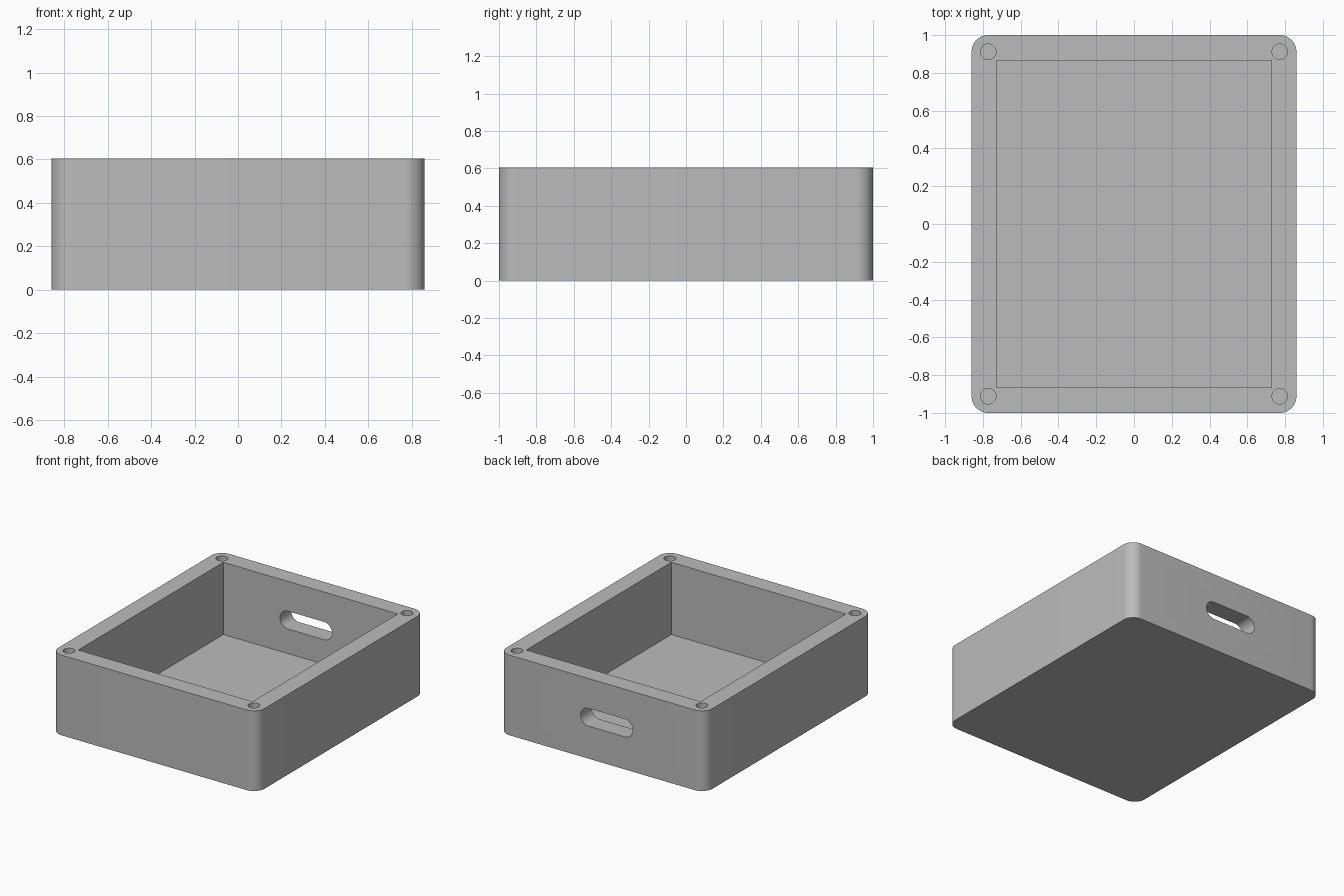
import bpy
import bmesh
import math

default = bpy.data.objects.get("Cube")
if default:
    bpy.data.objects.remove(default, do_unlink=True)

WIDTH, DEPTH, HEIGHT = 1.72, 2.0, 0.605
CORNER = 0.088
FLOOR = 0.06
HOLE_X, HOLE_Y = WIDTH / 2 - CORNER, DEPTH / 2 - CORNER

grey = bpy.data.materials.new("plain grey")
grey.use_nodes = True
colour = (0.5, 0.5, 0.5, 1)
grey.diffuse_color = colour
grey.node_tree.nodes["Principled BSDF"].inputs["Base Color"].default_value = colour


def rounded_outline(half_x, half_y, radius, steps):
    """Counter-clockwise outline of a rectangle with rounded corners."""
    points = []
    for i, (sx, sy) in enumerate(((1, 1), (-1, 1), (-1, -1), (1, -1))):
        for k in range(steps + 1):
            a = math.pi / 2 * (i + k / steps)
            points.append((sx * (half_x - radius) + radius * math.cos(a),
                           sy * (half_y - radius) + radius * math.sin(a)))
    return points


def prism(name, outline, low, high):
    """Closed solid raised from an outline in the xy plane."""
    bm = bmesh.new()
    base = bm.faces.new([bm.verts.new((x, y, low)) for x, y in outline])
    top = bmesh.ops.extrude_face_region(bm, geom=[base])["geom"]
    bmesh.ops.translate(bm, vec=(0, 0, high - low),
                        verts=[v for v in top if isinstance(v, bmesh.types.BMVert)])
    bmesh.ops.remove_doubles(bm, verts=bm.verts, dist=1e-5)
    bmesh.ops.recalc_face_normals(bm, faces=bm.faces)
    mesh = bpy.data.meshes.new(name)
    bm.to_mesh(mesh)
    bm.free()
    mesh.materials.append(grey)
    obj = bpy.data.objects.new(name, mesh)
    bpy.context.collection.objects.link(obj)
    return obj


# Outer body
body = prism("tray_body", rounded_outline(WIDTH / 2, DEPTH / 2, CORNER, 12), 0, HEIGHT)

# Square-cornered cavity
x, y = 0.728, 0.866
cutters = [prism("cavity_cutter", [(x, y), (-x, y), (-x, -y), (x, -y)], FLOOR, HEIGHT + 0.1)]

# Blind screw holes in the four corners
circle = [(0.041 * math.cos(math.tau * i / 32), 0.041 * math.sin(math.tau * i / 32))
          for i in range(32)]
for sx in (-1, 1):
    for sy in (-1, 1):
        hole = prism("screw_hole_cutter", circle, HEIGHT - 0.3, HEIGHT + 0.1)
        hole.location = (sx * HOLE_X, sy * HOLE_Y, 0)
        cutters.append(hole)

# Round-ended slot through the back wall
slot = prism("slot_cutter", rounded_outline(0.2175, 0.067, 0.0669, 12), -0.12, 0.12)
slot.location = (-0.038, 0.93, 0.313)
slot.rotation_euler.x = math.pi / 2
cutters.append(slot)

# Cut everything, then bake the result into the body
for cutter in cutters:
    mod = body.modifiers.new(cutter.name, "BOOLEAN")
    mod.operation = "DIFFERENCE"
    mod.solver = "EXACT"
    mod.object = cutter
bpy.context.view_layer.update()
evaluated = body.evaluated_get(bpy.context.evaluated_depsgraph_get())
baked = bpy.data.meshes.new_from_object(evaluated)
body.modifiers.clear()
body.data = baked
body.data.name = "tray_body"
for cutter in cutters:
    bpy.data.objects.remove(cutter, do_unlink=True)

# Smooth corners and holes, keep the hard edges
bpy.ops.object.select_all(action="DESELECT")
body.select_set(True)
bpy.context.view_layer.objects.active = body
bpy.ops.object.shade_smooth_by_angle(angle=math.radians(30))
